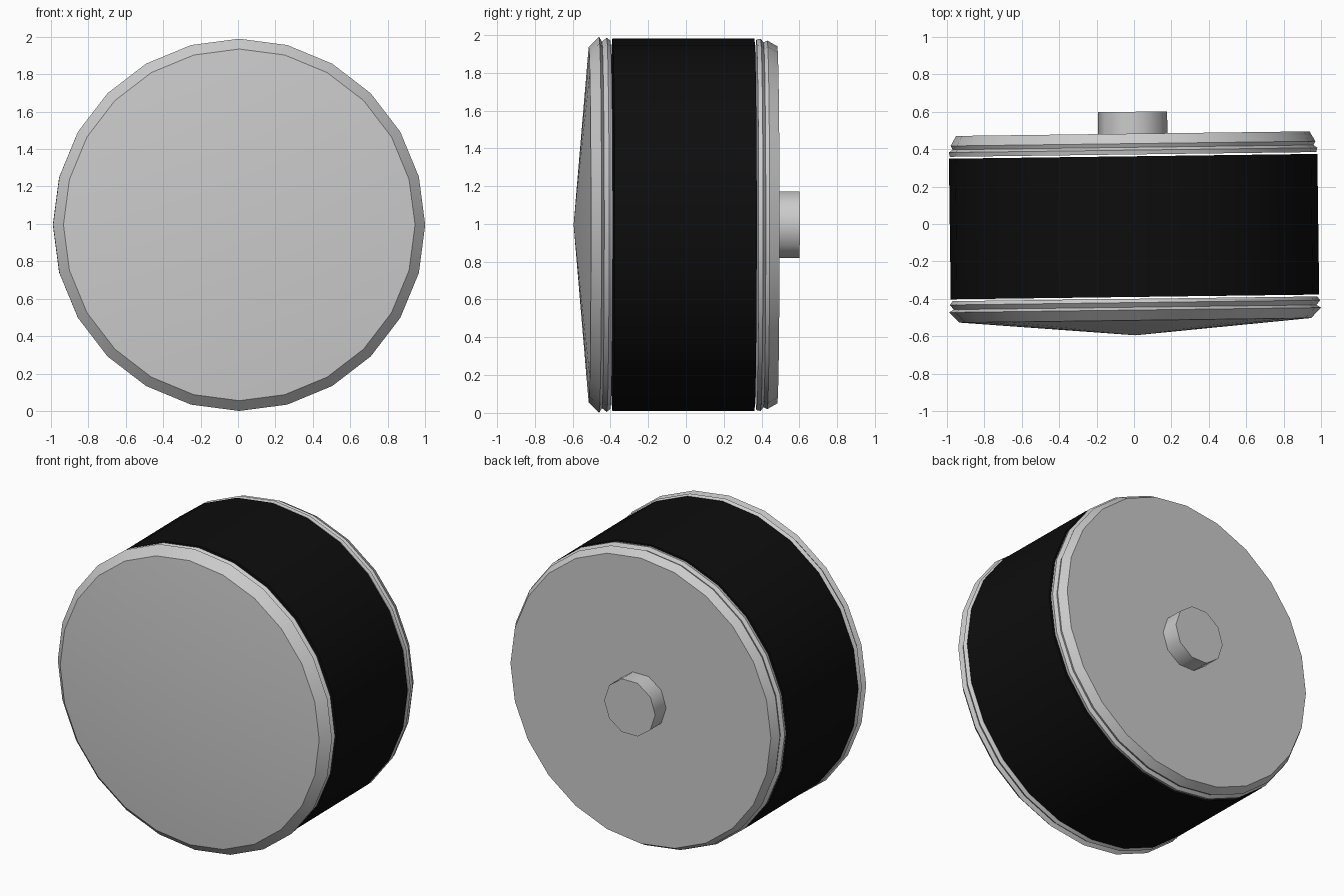
import bpy, bmesh, math

if "Cube" in bpy.data.objects:
    bpy.data.objects.remove(bpy.data.objects["Cube"])

TILT = 0.013      # slight turn of the whole wheel about z
CENTRE_Z = 0.995


def lathe(name, profile, sides, smooth_angle=25, color=None):
    """Spin (radius, y) points about the y axis; radius 0 makes a pole, open ends get flat caps."""
    bm = bmesh.new()
    rings = []
    for r, y in profile:
        n = 1 if r == 0 else sides
        rings.append([bm.verts.new((r * math.cos(2 * math.pi * i / sides), y,
                                    r * math.sin(2 * math.pi * i / sides))) for i in range(n)])
    for a, b in zip(rings, rings[1:]):
        for i in range(sides):
            j = (i + 1) % sides
            if len(a) == 1:
                bm.faces.new((a[0], b[j], b[i]))
            else:
                bm.faces.new((a[i], a[j], b[j], b[i]))
    for ring in (rings[0], rings[-1]):
        if len(ring) > 1:
            bm.faces.new(ring)
    bmesh.ops.recalc_face_normals(bm, faces=bm.faces)
    me = bpy.data.meshes.new(name)
    bm.to_mesh(me)
    bm.free()
    ob = bpy.data.objects.new(name, me)
    bpy.context.collection.objects.link(ob)
    ob.location.z = CENTRE_Z
    ob.rotation_euler.z = TILT
    if color:
        mat = bpy.data.materials.new(name + "_colour")
        mat.diffuse_color = color
        mat.use_nodes = True
        mat.node_tree.nodes["Principled BSDF"].inputs["Base Color"].default_value = mat.diffuse_color
        me.materials.append(mat)
    bpy.ops.object.select_all(action='DESELECT')
    ob.select_set(True)
    bpy.context.view_layer.objects.active = ob
    bpy.ops.object.shade_smooth_by_angle(angle=math.radians(smooth_angle))
    return ob


# Black tread band
lathe("tread_band", [(0.985, -0.39), (0.985, 0.362)], 24, color=(0.004, 0.004, 0.004, 1))

# Front cap: grooved rim, bevel and shallow cone
lathe("front_cap", [(0, -0.595), (0.94, -0.515), (0.995, -0.46), (0.97, -0.445),
                    (0.99, -0.42), (0.975, -0.40)], 24)

# Back cap: grooved rim and flat face
lathe("back_cap", [(0.98, 0.372), (0.985, 0.395), (0.965, 0.41), (0.975, 0.43),
                   (0.945, 0.483)], 24)

# Axle stub
lathe("axle_stub", [(0.185, 0.47), (0.185, 0.60)], 10, 40)
